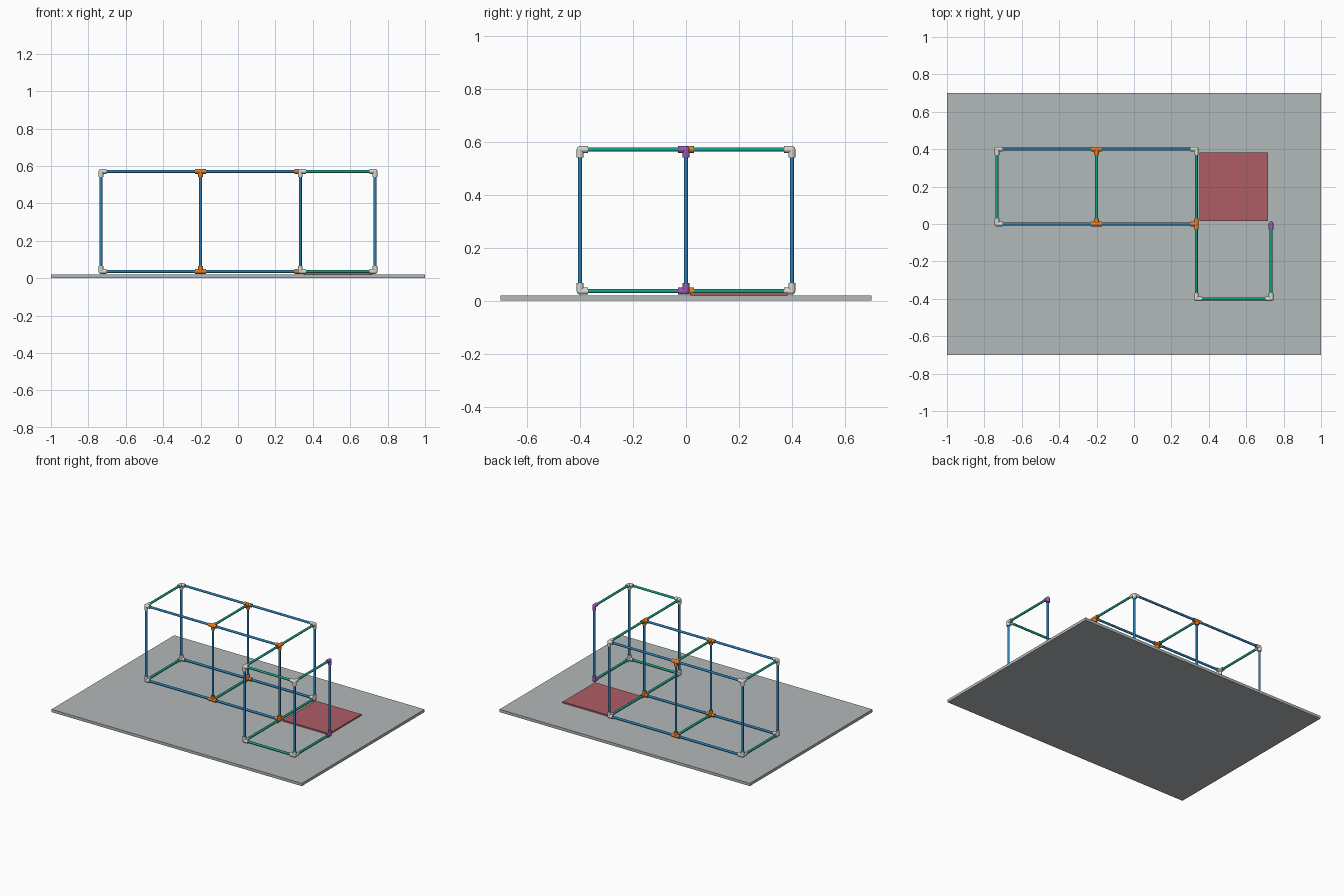
import bpy
from mathutils import Vector

cube = bpy.data.objects.get("Cube")
if cube:
    bpy.data.objects.remove(cube, do_unlink=True)


def material(name, rgb):
    mat = bpy.data.materials.new(name)
    mat.use_nodes = True
    mat.diffuse_color = (*rgb, 1)
    mat.node_tree.nodes["Principled BSDF"].inputs["Base Color"].default_value = (*rgb, 1)
    return mat


GREY = material("floor grey", (0.45, 0.48, 0.49))
RED = material("mat red", (0.42, 0.11, 0.13))
BLUE = material("long pipe blue", (0.022, 0.216, 0.485))
GREEN = material("short pipe green", (0.008, 0.352, 0.235))
WHITE = material("corner white", (0.7, 0.68, 0.63))
ORANGE = material("tee orange", (0.79, 0.21, 0.02))
PURPLE = material("elbow purple", (0.33, 0.1, 0.47))

PIPE_R, JOINT_R, ARM = 0.008, 0.013, 0.03
LOW, HIGH = 0.036, 0.571


def finish(name, mat):
    obj = bpy.context.object
    obj.name = name
    obj.data.materials.append(mat)
    return obj


def slab(name, mat, centre, size):
    bpy.ops.mesh.primitive_cube_add(size=1, location=centre)
    obj = finish(name, mat)
    obj.scale = size
    return obj


def tube(name, mat, start, end, radius):
    a, b = Vector(start), Vector(end)
    bpy.ops.mesh.primitive_cylinder_add(vertices=16, radius=radius,
                                        depth=(b - a).length, location=(a + b) / 2)
    obj = finish(name, mat)
    obj.rotation_euler = (b - a).to_track_quat('Z', 'Y').to_euler()
    bpy.ops.object.shade_smooth_by_angle()
    return obj


# Floor and mat
slab("floor", GREY, (0, 0, 0.01), (2, 1.4, 0.02))
slab("floor_mat", RED, (0.533, 0.2, 0.025), (0.367, 0.367, 0.01))

# Plan positions of the uprights, with the colour of their joints
posts = {
    "back_right": (-0.733, 0.4, WHITE),
    "back_middle": (-0.2, 0.4, ORANGE),
    "back_left": (0.333, 0.4, WHITE),
    "middle_right": (-0.733, 0, WHITE),
    "middle": (-0.2, 0, ORANGE),
    "inner_corner": (0.333, 0, ORANGE),
    "front_inner": (0.333, -0.4, WHITE),
    "front_outer": (0.733, -0.4, WHITE),
    "open_end": (0.733, 0, PURPLE),
}
long_rails = [("back_right", "back_middle"), ("back_middle", "back_left"),
              ("middle_right", "middle"), ("middle", "inner_corner")]
short_rails = [("back_right", "middle_right"), ("back_middle", "middle"),
               ("back_left", "inner_corner"), ("inner_corner", "front_inner"),
               ("front_inner", "front_outer"), ("front_outer", "open_end")]


def joint_arm(name, mat, start, end):
    a, b = Vector(start), Vector(end)
    tube(name, mat, a, a + (b - a).normalized() * ARM, JOINT_R)


for post, (x, y, mat) in posts.items():
    # Upright pipe with a rounded joint at each end
    low, high = (x, y, LOW), (x, y, HIGH)
    tube(post + "_upright", BLUE, low, high, PIPE_R)
    for here, there in ((low, high), (high, low)):
        joint_arm(post + "_joint_socket", mat, here, there)
        bpy.ops.mesh.primitive_uv_sphere_add(segments=16, ring_count=8,
                                             radius=JOINT_R, location=here)
        finish(post + "_joint_hub", mat)
        bpy.ops.object.shade_smooth()

# Rails on both levels, with joint sockets at their ends
for rails, mat in ((long_rails, BLUE), (short_rails, GREEN)):
    for first, second in rails:
        for level, z in (("lower", LOW), ("upper", HIGH)):
            a = (*posts[first][:2], z)
            b = (*posts[second][:2], z)
            tube(f"{level}_rail_{first}_to_{second}", mat, a, b, PIPE_R)
            joint_arm(first + "_rail_socket", posts[first][2], a, b)
            joint_arm(second + "_rail_socket", posts[second][2], b, a)
